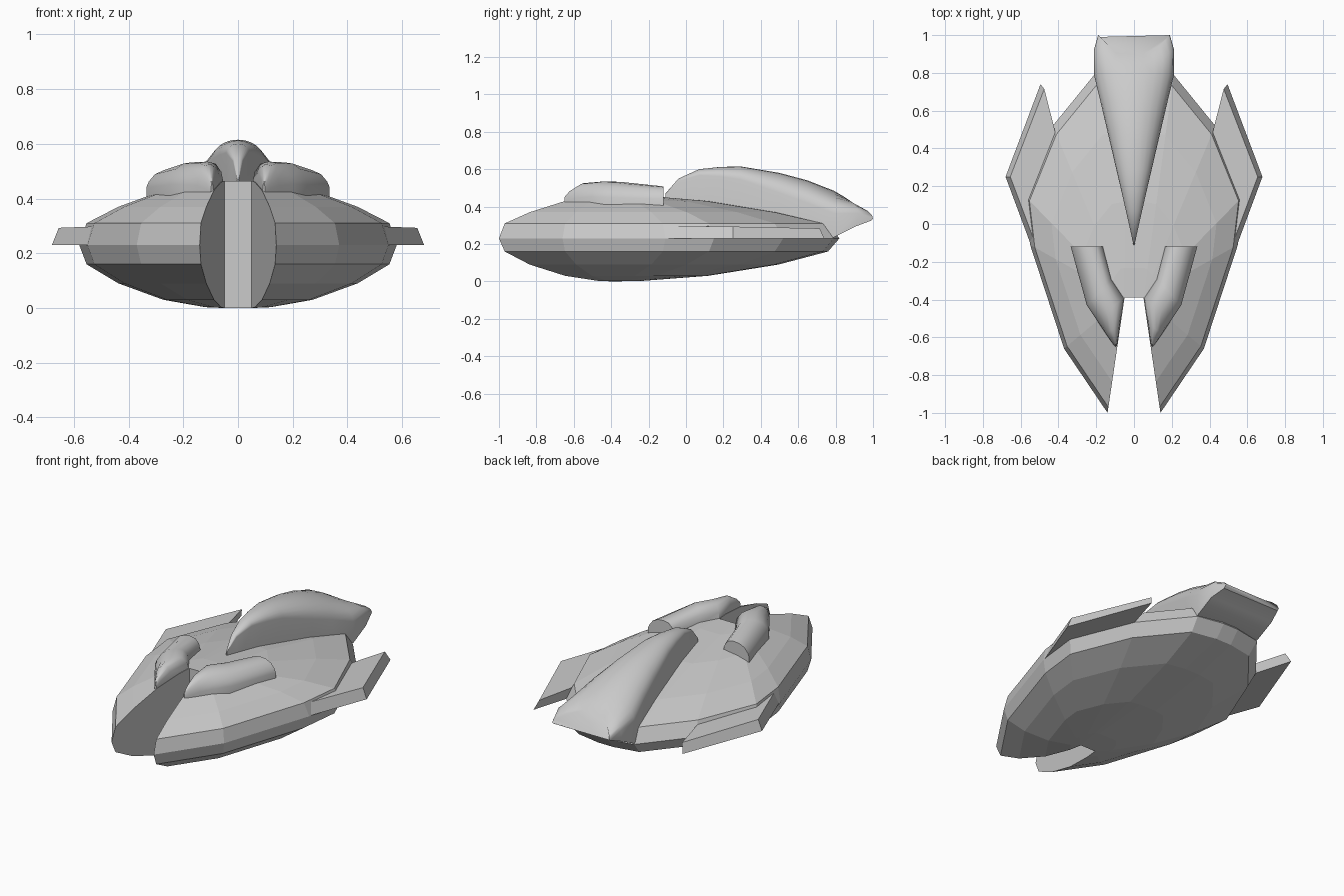
import bpy, bmesh, math

if "Cube" in bpy.data.objects:
    bpy.data.objects.remove(bpy.data.objects["Cube"])


def finish(name, bm, smooth=None, mirror=False):
    bmesh.ops.remove_doubles(bm, verts=bm.verts, dist=0.0005)
    bmesh.ops.recalc_face_normals(bm, faces=bm.faces)
    me = bpy.data.meshes.new(name)
    bm.to_mesh(me)
    bm.free()
    ob = bpy.data.objects.new(name, me)
    bpy.context.collection.objects.link(ob)
    if mirror:
        ob.modifiers.new("mirror", 'MIRROR')
    if smooth:
        bpy.ops.object.select_all(action='DESELECT')
        ob.select_set(True)
        bpy.context.view_layer.objects.active = ob
        bpy.ops.object.shade_smooth_by_angle(angle=math.radians(smooth))
    return ob


def bridge(bm, rings, closed=True):
    """Quads between consecutive rings of points; returns the vertex rings."""
    vs = [[bm.verts.new(p) for p in r] for r in rings]
    n = len(vs[0])
    for a, b in zip(vs, vs[1:]):
        for i in range(n if closed else n - 1):
            j = (i + 1) % n
            bm.faces.new((a[i], a[j], b[j], b[i]))
    return vs


def loft(name, rings, **kw):
    bm = bmesh.new()
    vs = bridge(bm, rings)
    bm.faces.new(vs[0])
    bm.faces.new(vs[-1])
    return finish(name, bm, **kw)


# Hull: faceted lens, rings shrink toward the root of the nose slot
half = [(.14, -1), (.37, -.66), (.55, -.11), (.58, .15), (.43, .52), (.21, .79), (.05, .82)]
SLOT_X, SLOT_Y = .05, -.39
levels = [(0, .465), (.13, .46), (.42, .43), (.73, .37), (.95, .31), (1, .23),
          (.95, .16), (.73, .09), (.42, .03), (.13, .003), (0, 0)]
rings = []
for s, z in levels:
    r = [(SLOT_X + s * (x - SLOT_X), SLOT_Y + s * (y - SLOT_Y), z) for x, y in half]
    rings.append(r + [(-x, y, z) for x, y, z in reversed(r)])
bm = bmesh.new()
vs = bridge(bm, rings, closed=False)
bm.faces.new([r[0] for r in vs])                                # slot walls
bm.faces.new([r[-1] for r in vs])
bm.faces.new((vs[0][0], vs[0][-1], vs[-1][-1], vs[-1][0]))      # slot back
finish("hull", bm)

# Side wings: bevelled swept plates
low = [(.52, -.18), (.68, .25), (.495, .74), (.425, .5), (.38, .1)]
top = [(.52, -.11), (.655, .25), (.475, .715), (.42, .5), (.38, .1)]
loft("side_wing", [[(x, y, .23) for x, y in low],
                   [(x, y, .298 - .02 * max(y, 0)) for x, y in top]], mirror=True)

# Canopy fin: wedge in plan, rounded top, forked tail (y, half width, base z, top z)
N = 12
stations = [(-.11, .003, .38, .47), (-.04, .018, .36, .55), (.07, .043, .34, .6), (.18, .068, .33, .612),
            (.29, .094, .32, .615), (.5, .143, .29, .58), (.65, .178, .26, .54), (.79, .212, .235, .485)]
rings = []
for y, w, zb, zt in stations:
    h = min(w * .75, .12, (zt - zb) * .6)
    arc = [(w * math.cos(math.pi * i / N), y, zt - h + h * math.sin(math.pi * i / N)) for i in range(N + 1)]
    rings.append([(w, y, zb)] + arc + [(-w, y, zb)])


def tail(w, y_mid, y_side, zb, z_side, z_mid):
    r = []
    for i in range(N + 1):
        a = math.pi * i / N
        x = w * math.cos(a)
        k = min(1, max(0, (abs(x) - .09) / (w - .09)))
        r.append((x, y_mid + k * (y_side - y_mid), z_side + (z_mid - z_side) * math.sin(a)))
    return [(w, y_side - .01, zb)] + r + [(-w, y_side - .01, zb)]


rings.append(tail(.213, .85, .92, .295, .365, .45))
rings.append(tail(.19, .9, 1.0, .325, .335, .415))
loft("canopy", rings, smooth=40)

# Pods: bent half-round tubes beside the slot (inner xy, outer xy, base z, top z)
prof = [(0, 0), (0, .45), (.06, .75), (.2, .95), (.4, 1), (.62, .97), (.82, .84), (.95, .62), (1, .45), (1, 0)]
pods = [((.165, -.12), (.335, -.12), .385, .508), ((.12, -.29), (.25, -.43), .385, .532),
        ((.052, -.39), (.2, -.505), .385, .535), ((.073, -.53), (.15, -.58), .385, .525),
        ((.085, -.61), (.115, -.63), .39, .485), ((.09, -.645), (.1, -.65), .39, .455)]
loft("nose_pod", [[(a[0] + t * (b[0] - a[0]), a[1] + t * (b[1] - a[1]), zb + k * (zt - zb)) for t, k in prof]
                  for a, b, zb, zt in pods], smooth=40, mirror=True)
